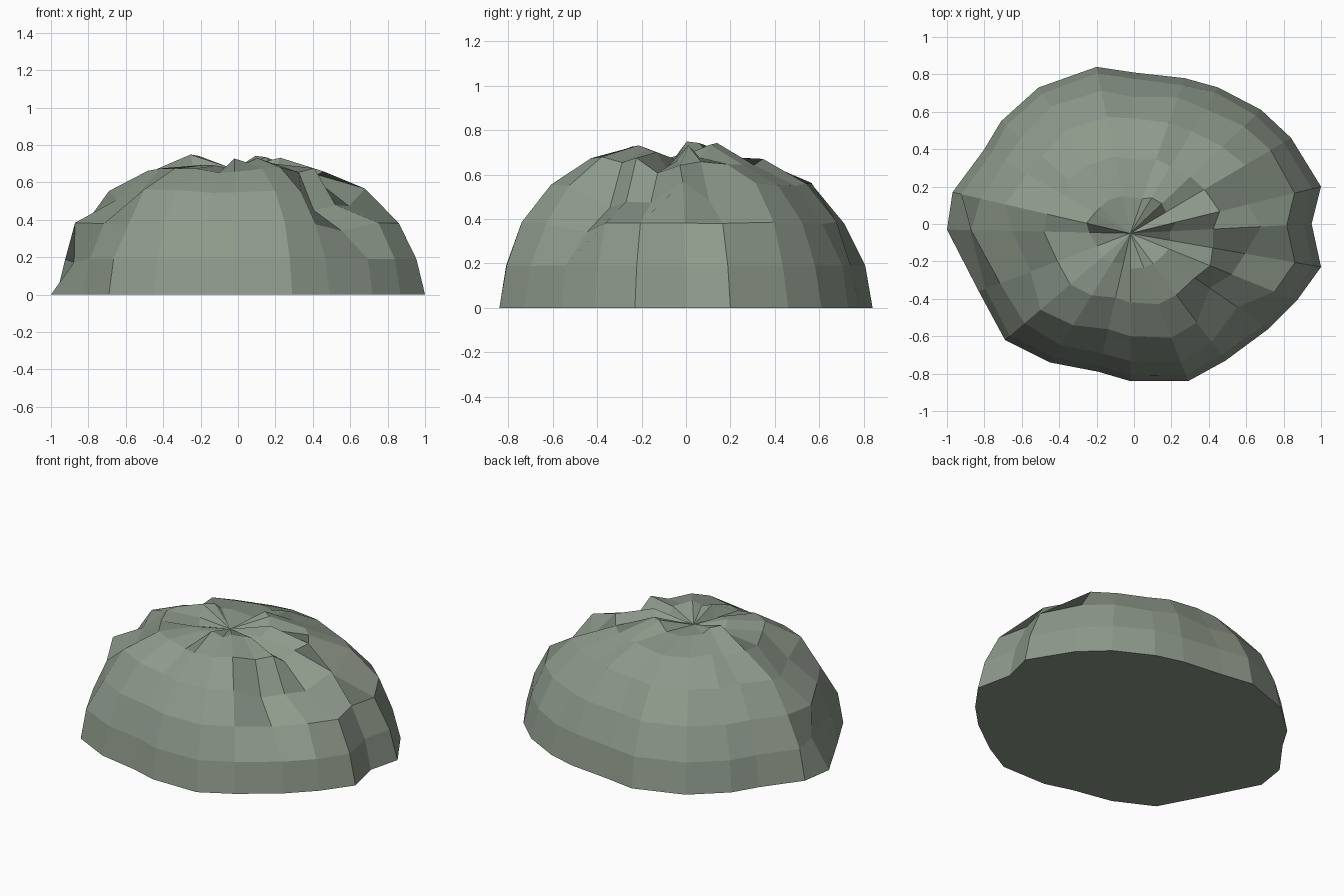
import bpy
import bmesh
import random
from mathutils import Vector

random.seed(7)

cube = bpy.data.objects.get("Cube")
if cube:
    bpy.data.objects.remove(cube, do_unlink=True)

# Ground outline of the boulder, counter-clockwise from its left side
OUTLINE = [(.95, 0), (1, .2), (.84, .46), (.68, .61), (.45, .73), (.27, .78),
           (0, .81), (-.2, .84), (-.51, .73), (-.71, .55), (-.8, .4), (-.97, .17),
           (-1, -.03), (-.83, -.36), (-.69, -.62), (-.45, -.74), (-.19, -.79),
           (-.02, -.84), (.29, -.84), (.49, -.73), (.72, -.56), (.87, -.41), (1, -.23)]
PEAK = Vector((-.02, -.05, .67))

# Dome profile: share of the outline radius, height, roughness
RINGS = [(1, 0, 0), (.96, .19, .01), (.86, .38, .02),
         (.7, .55, .025), (.47, .66, .03), (.23, .7, .05)]

# Dents and bulges: (ring, column) -> scale from the boulder's centre
SHAPING = {(1, 12): .91, (2, 12): 1.01, (2, 11): .98, (2, 13): 1,
           (3, 0): 1.03, (3, 1): .88, (3, 2): 1.02, (3, 22): .86, (3, 21): .87,
           (3, 20): .82, (2, 20): .9, (3, 19): 1, (4, 19): 1.03, (4, 18): 1.02,
           (4, 22): .92, (5, 22): .9, (5, 0): .95, (5, 4): 1.06, (5, 3): 1.05,
           (5, 11): 1.07, (5, 10): 1.06, (5, 16): .94, (5, 17): 1.04,
           (3, 12): .92, (3, 13): .94}


def make_material(name, colour):
    material = bpy.data.materials.new(name)
    material.use_nodes = True
    material.diffuse_color = colour
    shader = material.node_tree.nodes["Principled BSDF"]
    shader.inputs["Base Color"].default_value = colour
    shader.inputs["Roughness"].default_value = 1
    return material


def ring_point(ring, column):
    """Point on the dome, pushed in or out along the line from the centre."""
    share, height, roughness = RINGS[ring]
    foot = Vector((*OUTLINE[column], 0))
    centre = Vector((PEAK.x, PEAK.y, 0))
    point = centre.lerp(foot, share)
    point.z = height
    scale = SHAPING.get((ring, column))
    if scale is None:
        scale = 1 + random.uniform(-roughness, roughness)
    return centre + (point - centre) * scale


def build_boulder():
    bm = bmesh.new()
    count = len(OUTLINE)
    rings = [[bm.verts.new(ring_point(ring, column)) for column in range(count)]
             for ring in range(len(RINGS))]
    peak = bm.verts.new(PEAK)

    # Walls between neighbouring rings
    for lower, upper in zip(rings, rings[1:]):
        for i in range(count):
            j = (i + 1) % count
            bm.faces.new((lower[i], lower[j], upper[j], upper[i]))

    # Creased crown and flat underside
    crown = rings[-1]
    for i in range(count):
        bm.faces.new((crown[i], crown[(i + 1) % count], peak))
    bm.faces.new(reversed(rings[0]))

    mesh = bpy.data.meshes.new("boulder")
    bm.to_mesh(mesh)
    bm.free()
    return mesh


boulder = bpy.data.objects.new("boulder", build_boulder())
boulder.data.materials.append(make_material("mossy grey stone", (.27, .32, .26, 1)))
bpy.context.collection.objects.link(boulder)
